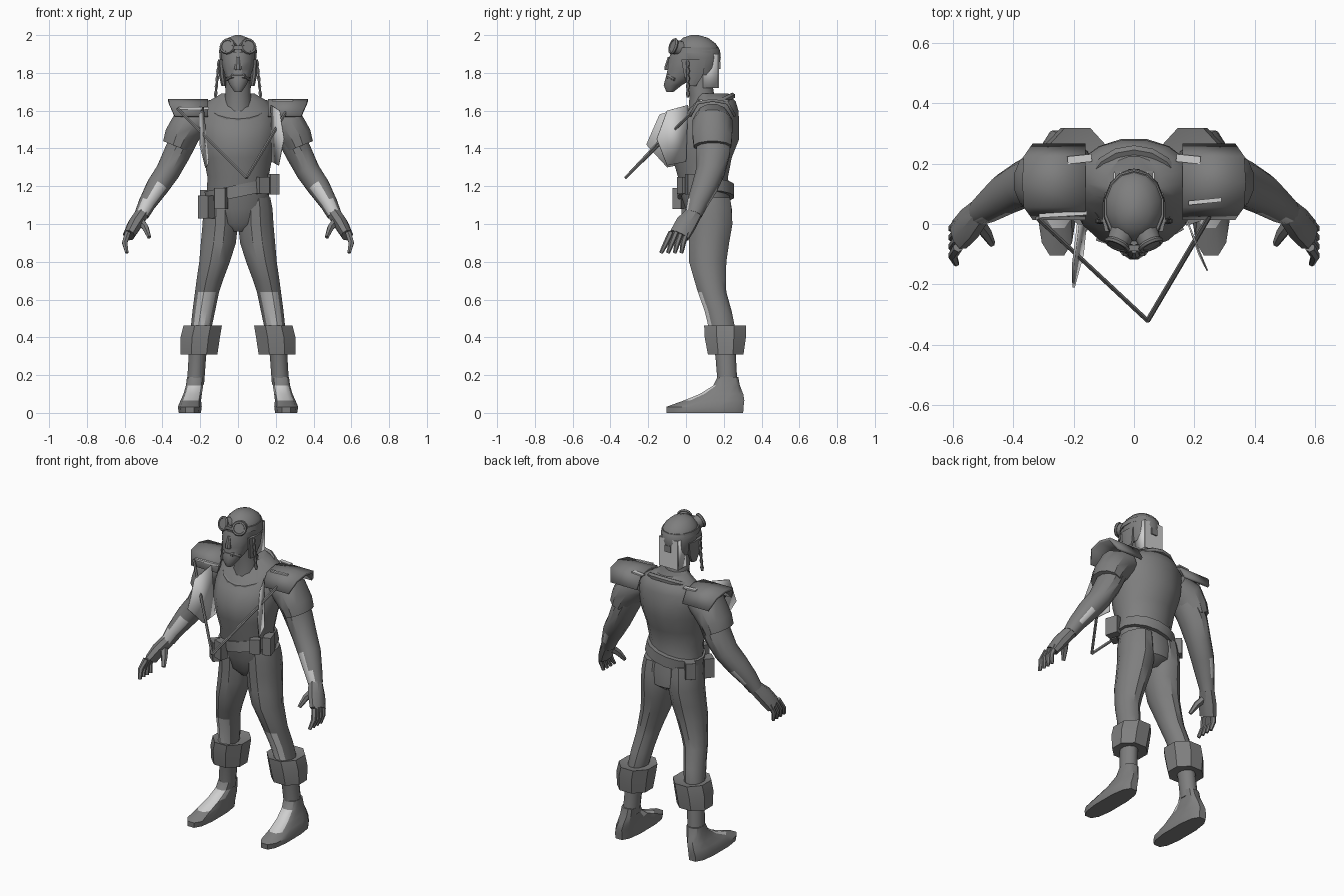
import bpy
import bmesh
from math import cos, sin, pi, radians
from mathutils import Vector, Matrix

default = bpy.data.objects.get("Cube")
if default:
    bpy.data.objects.remove(default, do_unlink=True)


def material(name, value):
    m = bpy.data.materials.new(name)
    m.use_nodes = True
    colour = (value, value, value, 1)
    m.diffuse_color = colour
    m.node_tree.nodes["Principled BSDF"].inputs["Base Color"].default_value = colour
    return m


DARK = material("dark grey", 0.21)
LIGHT = material("light grey", 0.62)
SIDES = (("left", 1), ("right", -1))
UP, BACK = Vector((0, 0, 1)), Vector((0, 1, 0))
made = []


def finish(name, bm, mat=DARK, light=None, matrix=None):
    """Turn a bmesh into an object; faces that pass the light rule turn light grey."""
    bmesh.ops.recalc_face_normals(bm, faces=bm.faces)
    bm.normal_update()
    if light:
        for f in bm.faces:
            f.material_index = int(light(f.calc_center_median(), f.normal))
    mesh = bpy.data.meshes.new(name)
    bm.to_mesh(mesh)
    bm.free()
    mesh.materials.append(mat)
    if light:
        mesh.materials.append(LIGHT)
    obj = bpy.data.objects.new(name, mesh)
    bpy.context.collection.objects.link(obj)
    if matrix:
        obj.matrix_world = matrix
    made.append(obj)
    return obj


def tube(name, rings, n=12, tilt=False, power=1, side=1, **extra):
    """Loft rings of (x, y, z, width, depth); tilt turns them along the path."""
    bm = bmesh.new()
    centres = [Vector((side * r[0], r[1], r[2])) for r in rings]
    loops = []
    for i, (c, r) in enumerate(zip(centres, rings)):
        along = UP
        if tilt:
            along = (centres[min(i + 1, len(rings) - 1)] - centres[max(i - 1, 0)]).normalized()
        v = (BACK - along * along.dot(BACK)).normalized()
        u = v.cross(along)
        loop = []
        for k in range(n):
            a = 2 * pi * (k + 0.5) / n
            ca, sa = [abs(q) ** power * (1 if q > 0 else -1) for q in (cos(a), sin(a))]
            loop.append(bm.verts.new(c + u * r[3] * ca + v * r[4] * sa))
        loops.append(loop)
    for low, high in zip(loops, loops[1:]):
        for k in range(n):
            j = (k + 1) % n
            bm.faces.new((low[k], low[j], high[j], high[k]))
    bm.faces.new(loops[0])
    bm.faces.new(loops[-1])
    return finish(name, bm, **extra)


def box(name, place, size, turn=0, mat=DARK, bevel=0):
    bm = bmesh.new()
    bmesh.ops.create_cube(bm, size=1)
    obj = finish(name, bm, mat, matrix=Matrix.Translation(place)
                 @ Matrix.Rotation(turn, 4, "Z") @ Matrix.Diagonal((*size, 1)))
    if bevel:
        obj.modifiers.new("bevel", "BEVEL").width = bevel


def sheet(name, rows, thickness, mat=DARK):
    """A thin skin through rows of points, or one flat polygon for a single row."""
    bm = bmesh.new()
    grid = [[bm.verts.new(p) for p in row] for row in rows]
    if len(grid) == 1:
        bm.faces.new(grid[0])
    for a, b in zip(grid, grid[1:]):
        for k in range(len(a) - 1):
            bm.faces.new((a[k], a[k + 1], b[k + 1], b[k]))
    mod = finish(name, bm, mat).modifiers.new("thickness", "SOLIDIFY")
    mod.thickness, mod.offset = thickness, 0


def ring(name, place, major, minor, rotation):
    bpy.ops.mesh.primitive_torus_add(major_segments=16, minor_segments=6, major_radius=major,
                                     minor_radius=minor, location=place, rotation=rotation)
    obj = bpy.context.object
    obj.name = name
    obj.data.materials.append(DARK)
    made.append(obj)


# Torso, neck and collar
tube("torso", [(0, .12, .96, .05, .07), (0, .13, 1, .14, .115), (0, .12, 1.08, .172, .125),
               (0, .1, 1.16, .168, .132), (0, .09, 1.25, .165, .135), (0, .085, 1.35, .185, .16),
               (0, .1, 1.45, .205, .185), (0, .12, 1.53, .21, .165), (0, .145, 1.6, .2, .135),
               (0, .155, 1.65, .16, .11), (0, .14, 1.69, .09, .085)], n=16)
tube("neck", [(0, .09, 1.55, .085, .085), (0, .085, 1.68, .07, .068), (0, .06, 1.8, .068, .07)])
ring("collar", (0, .115, 1.612), .145, .018, (radians(27), 0, 0))

# Head with beard, nose and moustache
tube("face", [(0, -.085, 1.7, .02, .02), (0, -.07, 1.735, .045, .05), (0, -.03, 1.775, .066, .08),
              (0, 0, 1.82, .082, .1), (0, .012, 1.86, .09, .112), (0, .025, 1.91, .09, .108)])
tube("nose", [(0, -.1, 1.815, .018, .014), (0, -.098, 1.83, .02, .018), (0, -.085, 1.885, .01, .012)], n=8)
tube("moustache", [(-.06, -.06, 1.765, .008, .01), (-.03, -.09, 1.782, .014, .018),
                   (.03, -.09, 1.782, .014, .018), (.06, -.06, 1.765, .008, .01)], n=8, tilt=True)
tube("cap", [(0, .08, 1.79, .075, .075), (0, .075, 1.83, .09, .1), (0, .062, 1.88, .1, .122),
             (0, .058, 1.92, .1, .122), (0, .055, 1.955, .086, .103), (0, .05, 1.985, .055, .068),
             (0, .045, 2, .015, .02)], n=14)
tube("goggle_strap", [(0, .052, 1.905, .104, .126), (0, .052, 1.935, .1, .122)], n=14)
box("goggle_bridge", (0, -.08, 1.935), (.05, .02, .02))

for word, s in SIDES:
    # Goggles on the brow
    aim = Vector((.45 * s, -1, .35)).normalized()
    spin = aim.to_track_quat("Z", "Y")
    eye = Vector((.048 * s, -.05, 1.935))
    lens = bmesh.new()
    bmesh.ops.create_cone(lens, cap_ends=True, segments=12, radius1=.042, radius2=.036, depth=.05)
    finish(word + "_goggle", lens, matrix=Matrix.Translation(eye) @ spin.to_matrix().to_4x4())
    ring(word + "_goggle_rim", eye + aim * .02, .036, .009, spin.to_euler())

    # Ear flap and hanging beaded cord
    tube(word + "_ear_flap", [(.075, .03, 1.73, .014, .025), (.085, .04, 1.79, .018, .055),
                              (.09, .04, 1.87, .016, .07)], n=8, side=s)
    beads = [(.1 + .002 * i, .01, 1.87 - .02 * i, .011 if i % 2 else .006, .011 if i % 2 else .006)
             for i in range(11)]
    tube(word + "_cord", beads, n=6, side=s)

    # Neck guard side
    sheet(word + "_neck_guard", [[(.065 * s, .09, 1.72), (.065 * s, .17, 1.72),
                                  (.065 * s, .17, 1.9), (.065 * s, .09, 1.9)]], .006, LIGHT)

    # Arched shoulder pad
    arch = [(.02, 1.57), (.06, 1.64), (.14, 1.655), (.22, 1.64), (.26, 1.57)]
    outer = [.335, .365, .37, .365, .335]
    sheet(word + "_shoulder_pad", [[(.16 * s, y, z) for y, z in arch],
                                   [(x * s, y, z) for x, (y, z) in zip(outer, arch)]], .016)
    box(word + "_pad_back_trim", (.18 * s, .215, 1.652), (.08, .025, .008), -.1 * s, LIGHT)

    # Sleeve, arm with pale patches, and hand
    tube(word + "_sleeve", [(.18, .14, 1.57, .075, .09), (.26, .14, 1.53, .1, .11),
                            (.305, .14, 1.46, .09, .108), (.325, .14, 1.41, .08, .102)],
         tilt=True, side=s)
    tube(word + "_arm", [(.26, .14, 1.5, .075, .09), (.32, .145, 1.38, .073, .092),
                         (.37, .13, 1.28, .066, .078), (.425, .1, 1.2, .062, .07),
                         (.48, .06, 1.11, .048, .056), (.51, .04, 1.05, .04, .045)],
         tilt=True, side=s, light=lambda c, n: (1.06 < c.z < 1.18 and n.y < -.75)
         or (1.13 < c.z < 1.18 and n.y > .8))
    tube(word + "_palm", [(.505, .045, 1.06, .038, .044), (.545, 0, 1, .04, .058),
                          (.578, -.035, .94, .032, .057)], n=8, tilt=True, side=s)
    tube(word + "_thumb", [(.52, .01, 1.02, .024, .026), (.49, -.03, .98, .019, .021),
                           (.47, -.065, .93, .011, .013)], n=6, tilt=True, side=s)
    for i in range(4):
        tube(f"{word}_finger_{i + 1}", [(.583, -.078 + .027 * i, .955, .017, .016),
                                        (.6, -.105 + .03 * i, .9, .016, .015),
                                        (.588, -.132 + .036 * i, .847, .01, .01)], n=6, tilt=True, side=s)

    # Leg with a pale shin, cuff and foot with a pale inner instep
    tube(word + "_leg", [(.088, .122, 1.14, .086, .115), (.092, .125, 1.08, .094, .12),
                         (.094, .13, 1, .097, .12), (.104, .122, .9, .096, .11),
                         (.124, .115, .8, .084, .102), (.15, .128, .7, .072, .086),
                         (.164, .138, .64, .066, .078), (.181, .17, .54, .062, .074),
                         (.195, .19, .45, .057, .072), (.215, .21, .3, .048, .056),
                         (.225, .22, .15, .047, .054)], side=s,
         light=lambda c, n: .44 < c.z < .66 and n.y < -.75)
    tube(word + "_cuff", [(.19, .205, .45, .06, .07), (.187, .207, .462, .11, .12),
                          (.2, .208, .4, .113, .118), (.207, .21, .31, .106, .102),
                          (.21, .21, .315, .055, .06)], n=8, side=s)
    tube(word + "_foot", [(.255, .1, 0, .06, .208), (.255, .1, .032, .065, .21), (.25, .148, .065, .056, .165),
                          (.24, .188, .1, .05, .118), (.23, .215, .145, .047, .072),
                          (.225, .222, .19, .046, .056)], power=.75, side=s,
         light=lambda c, n: .06 < c.z < .16 and n.y < -.2 and n.x * s < .45)

# Neck guard back with its badge
box("neck_guard_back", (0, .172, 1.81), (.13, .006, .18), mat=LIGHT)
box("neck_guard_badge", (0, .178, 1.84), (.04, .008, .04))

# Pale trims along the pads' fronts
box("left_pad_front_trim", (.235, .075, 1.656), (.11, .014, .008), .1, LIGHT)
box("right_pad_front_trim", (-.235, .032, 1.613), (.16, .014, .012), .06, LIGHT)

# Slanted belt, buckle and pouches
belt = tube("belt", [(0, 0, -.032, .18, .152), (0, 0, .032, .178, .152)], n=16)
belt.matrix_world = Matrix.Translation((0, .105, 1.175)) @ Matrix.Rotation(-.2, 4, "Y")
for name, place, size, turn in (
        ("right_hip_pouch", (-.165, .02, 1.09), (.07, .06, .12), -.7),
        ("right_front_pouch", (-.09, -.04, 1.135), (.06, .05, .11), -.3),
        ("right_back_pouch", (-.16, .19, 1.13), (.06, .06, .1), .8),
        ("buckle", (.13, -.015, 1.205), (.06, .04, .09), .5),
        ("left_hip_pouch", (.185, .04, 1.21), (.05, .08, .11), .3)):
    box(name, place, size, turn, bevel=.008)

# Pale chest plates standing forward of the shoulders
sheet("left_chest_plate", [[(.175, .01, 1.63), (.22, -.1, 1.6), (.243, -.155, 1.45),
                            (.215, -.1, 1.31), (.18, 0, 1.33)]], .005, LIGHT)
sheet("right_chest_plate", [[(-.185, 0, 1.62), (-.202, -.14, 1.58), (-.2, -.21, 1.42),
                             (-.17, -.1, 1.3), (-.16, 0, 1.32)]], .008, LIGHT)

# Thin bent rod across the chest
for word, end in (("right", (-.32, .02, 1.61)), ("left", (.252, .03, 1.59))):
    tube(word + "_rod", [(*end, .009, .008), (.045, -.32, 1.245, .009, .008)], n=6, tilt=True)

# Smooth shading that keeps hard edges
for obj in bpy.context.selected_objects:
    obj.select_set(False)
for obj in made:
    obj.select_set(True)
bpy.context.view_layer.objects.active = made[0]
bpy.ops.object.shade_smooth_by_angle(angle=radians(34))
